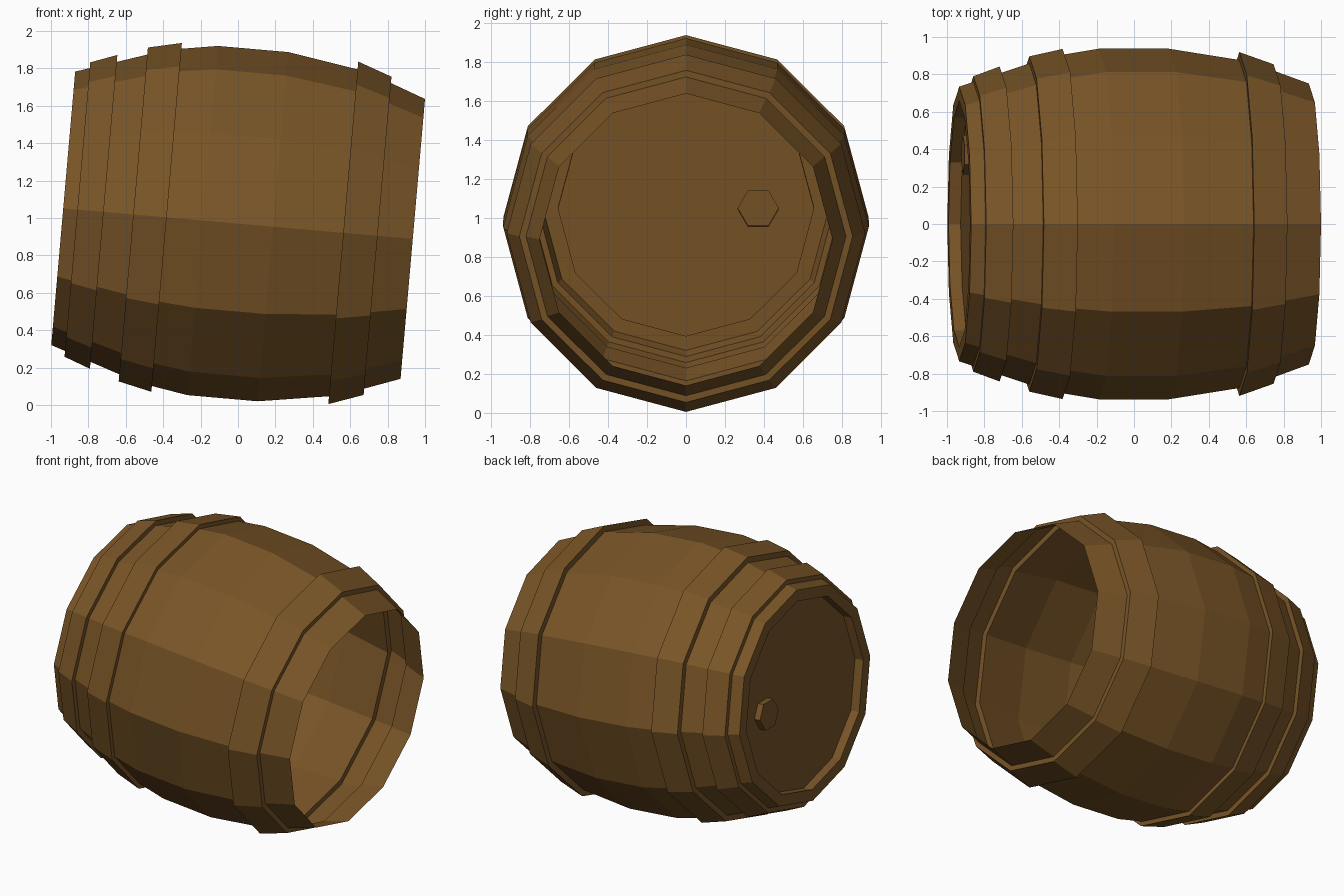
import bpy, bmesh, math
from mathutils import Matrix

if "Cube" in bpy.data.objects:
    bpy.data.objects.remove(bpy.data.objects["Cube"])

SIDES = 12
HEAD_S, HEAD_R = -0.873, 0.657           # recessed head: position on axis, radius
BUNG_Y, BUNG_R, BUNG_H = 0.37, 0.105, 0.045

# Barrel axis (local z) lies along x, drooping 5 degrees to the right
POSE = Matrix.Translation((0, 0, 0.97)) @ Matrix.Rotation(math.radians(95), 4, 'Y')

wood = bpy.data.materials.new("brown_wood")
wood.diffuse_color = (0.19, 0.09, 0.02, 1)
wood.use_nodes = True
wood.node_tree.nodes["Principled BSDF"].inputs["Base Color"].default_value = wood.diffuse_color


def ring(bm, s, r, n, cy=0.0, start=0.0):
    return [bm.verts.new((r * math.cos(start + math.tau * i / n),
                          cy + r * math.sin(start + math.tau * i / n), s))
            for i in range(n)]


def bridge(bm, a, b):
    n = len(a)
    for i in range(n):
        j = (i + 1) % n
        bm.faces.new((a[i], a[j], b[j], b[i]))


def finish(bm, name):
    me = bpy.data.meshes.new(name)
    bm.to_mesh(me)
    bm.free()
    me.materials.append(wood)
    ob = bpy.data.objects.new(name, me)
    ob.matrix_world = POSE
    bpy.context.collection.objects.link(ob)


# Staves and hoops: one thin stepped shell, open at the right end
profile = [
    (HEAD_S, HEAD_R), (-0.938, HEAD_R), (-0.938, 0.734),     # rim and recess
    (-0.862, 0.759), (-0.862, 0.790), (-0.721, 0.842), (-0.721, 0.805),  # end hoop
    (-0.562, 0.858), (-0.562, 0.896), (-0.383, 0.936), (-0.383, 0.905),  # second hoop
    (-0.190, 0.937), (0.188, 0.937),                         # belly
    (0.565, 0.877), (0.565, 0.919), (0.749, 0.854), (0.749, 0.820),      # right hoop
    (0.938, 0.751),
]
bm = bmesh.new()
rings = [ring(bm, s, r, SIDES) for s, r in profile]
for a, b in zip(rings, rings[1:]):
    bridge(bm, a, b)
finish(bm, "barrel_shell")

# Head with a hexagonal opening for the bung
bm = bmesh.new()
loops = [ring(bm, HEAD_S, HEAD_R, SIDES),
         ring(bm, HEAD_S, BUNG_R, 6, BUNG_Y, math.pi / 2)]
edges = [bm.edges.new((l[i], l[(i + 1) % len(l)])) for l in loops for i in range(len(l))]
bmesh.ops.triangle_fill(bm, edges=edges, use_beauty=True, normal=(0, 0, -1))
bmesh.ops.dissolve_limit(bm, angle_limit=0.01, verts=bm.verts[:], edges=bm.edges[:])
for f in bm.faces:
    f.normal_update()
    if f.normal.z > 0:
        f.normal_flip()
finish(bm, "barrel_head")

# Bung: hollow hexagonal cap standing out of the head
bm = bmesh.new()
tip = ring(bm, HEAD_S - BUNG_H, BUNG_R, 6, BUNG_Y, math.pi / 2)
base = ring(bm, HEAD_S, BUNG_R, 6, BUNG_Y, math.pi / 2)
bridge(bm, tip, base)
bm.faces.new(tip[::-1])
finish(bm, "bung")
